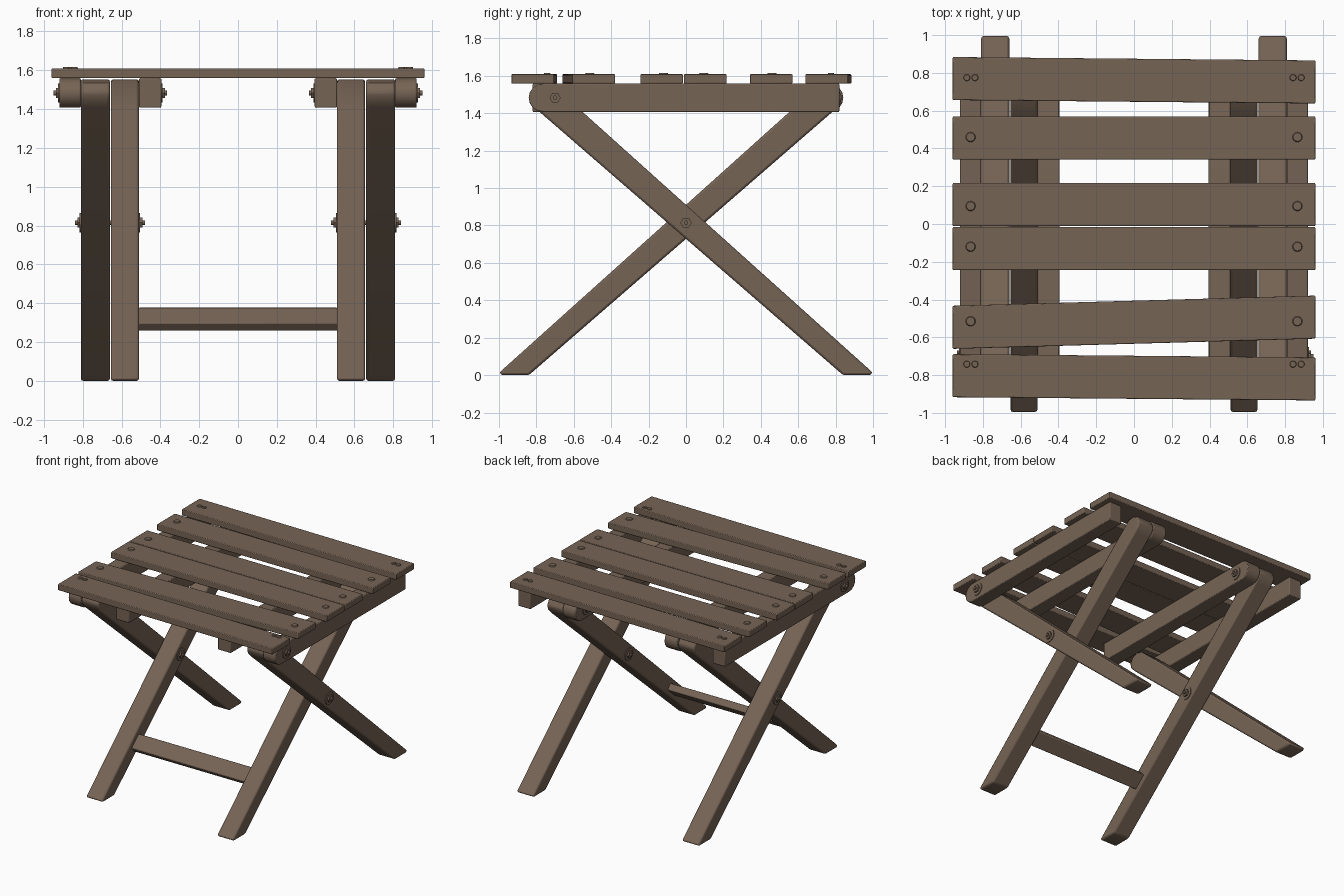
import bpy, bmesh, math
from mathutils import Matrix, Vector

cube = bpy.data.objects.get("Cube")
if cube:
    bpy.data.objects.remove(cube, do_unlink=True)

wood = bpy.data.materials.new("brown_wood")
wood.use_nodes = True
wood.diffuse_color = (0.18, 0.127, 0.09, 1)
wood.node_tree.nodes["Principled BSDF"].inputs["Base Color"].default_value = wood.diffuse_color


def finish(name, bm, bevel=0.0, mirror=False):
    """Turn a bmesh into a softened wooden part, optionally mirrored left to right."""
    bmesh.ops.recalc_face_normals(bm, faces=bm.faces)
    mesh = bpy.data.meshes.new(name)
    bm.to_mesh(mesh)
    bm.free()
    mesh.materials.append(wood)
    obj = bpy.data.objects.new(name, mesh)
    bpy.context.collection.objects.link(obj)
    if bevel:
        mod = obj.modifiers.new("soft_edges", 'BEVEL')
        mod.width, mod.segments = bevel, 2
        mod.limit_method, mod.angle_limit = 'ANGLE', math.radians(40)
    if mirror:
        obj.modifiers.new("both_sides", 'MIRROR')
    bpy.ops.object.select_all(action='DESELECT')
    obj.select_set(True)
    bpy.context.view_layer.objects.active = obj
    bpy.ops.object.shade_smooth_by_angle(angle=math.radians(35))
    return obj


def extrude(name, outline, axis, start, end, bevel=0.01, mirror=False):
    """Extrude a 2D outline: along x it lies in (y, z), along z in (x, y)."""
    bm = bmesh.new()
    place = (lambda a, b: (start, a, b)) if axis == 'x' else (lambda a, b: (a, b, start))
    face = bm.faces.new([bm.verts.new(place(a, b)) for a, b in outline])
    move = Vector((end - start, 0, 0)) if axis == 'x' else Vector((0, 0, end - start))
    new = bmesh.ops.extrude_face_region(bm, geom=[face])["geom"]
    bmesh.ops.translate(bm, vec=move, verts=[g for g in new if isinstance(g, bmesh.types.BMVert)])
    return finish(name, bm, bevel, mirror)


def flip(outline):
    return [(-y, z) for y, z in outline]


def disc(bm, center, axis, radius, length, sides, tip=1.0):
    turn = Matrix.Rotation(math.pi / 2, 4, 'Y') if axis == 'x' else Matrix()
    bmesh.ops.create_cone(bm, cap_ends=True, segments=sides, radius1=radius,
                          radius2=radius * tip, depth=length,
                          matrix=Matrix.Translation(center) @ turn)


# Crossing legs: tapered, rounded at the top, cut level at the floor
leg = [(1.0, 0.012), (0.98, 0), (0.84, 0), (-0.786, 1.41), (-0.825, 1.45),
       (-0.835, 1.49), (-0.81, 1.535), (-0.765, 1.553), (-0.715, 1.545), (-0.556, 1.41)]
extrude("outer_legs", leg, 'x', 0.66, 0.81, 0.012, True)
extrude("inner_legs", flip(leg), 'x', 0.51, 0.655, 0.012, True)

# Seat rails: rounded at the hinge end, square at the other
radius, mid = 0.076, 1.483
rail = [(0.82, mid - radius), (0.82, mid + radius)]
for i in range(9):
    a = math.pi / 2 + math.pi * i / 8
    rail.append((-0.765 + radius * math.cos(a), mid + radius * math.sin(a)))
extrude("outer_rails", rail, 'x', 0.81, 0.92, 0.006, True)
extrude("inner_rails", flip(rail), 'x', 0.395, 0.51, 0.006, True)

# Rung between the inner legs, lying along their slope
slope = Vector((0.75, 0.66)).normalized()
across = Vector((-slope.y, slope.x))
rung = [Vector((-0.56, 0.318)) + slope * s * 0.0625 + across * t * 0.028
        for s, t in ((-1, -1), (1, -1), (1, 1), (-1, 1))]
extrude("rung", rung, 'x', -0.515, 0.515, 0.008)

# Seat slats: name, left-hand centre y, right-hand centre y, paired screws
slats = [("back", 0.770, 0.752, True), ("rear", 0.455, 0.455, False),
         ("rear_middle", 0.103, 0.103, False), ("front_middle", -0.130, -0.130, False),
         ("fore", -0.547, -0.493, False), ("front", -0.803, -0.820, True)]
screw_y = [0.775, 0.46, 0.095, -0.12, -0.515, -0.742]
half, top = 0.114, 1.609
screws = bmesh.new()
for (name, y0, y1, paired), sy in zip(slats, screw_y):
    outline = [(-0.96, y0 - half), (0.96, y1 - half), (0.96, y1 + half), (-0.96, y0 + half)]
    extrude(name + "_slat", outline, 'z', 1.559, top, 0.005)
    for x in ((0.842, 0.885) if paired else (0.865,)):
        size = 0.019 if paired else 0.028
        for side in (-1, 1):
            disc(screws, (side * x, sy, top + 0.002), 'z', size, 0.01, 16, 0.8)
finish("slat_screws", screws)

# Hinge and pivot bolts: washer, hex nut and a stub
bolts = bmesh.new()
for x, y, z, out in ((0.92, -0.70, mid, 1), (0.395, 0.70, mid, -1),
                     (0.81, 0, 0.815, 1), (0.51, 0, 0.815, -1)):
    disc(bolts, (x + out * 0.002, y, z), 'x', 0.05, 0.008, 24)
    disc(bolts, (x + out * 0.009, y, z), 'x', 0.03, 0.018, 6)
    disc(bolts, (x + out * 0.015, y, z), 'x', 0.012, 0.03, 12)
finish("hinge_bolts", bolts, 0, True)

# Hidden shafts joining legs and rails
shafts = bmesh.new()
disc(shafts, (0.66, 0, 0.815), 'x', 0.012, 0.3, 12)
finish("pivot_shafts", shafts, 0, True)
